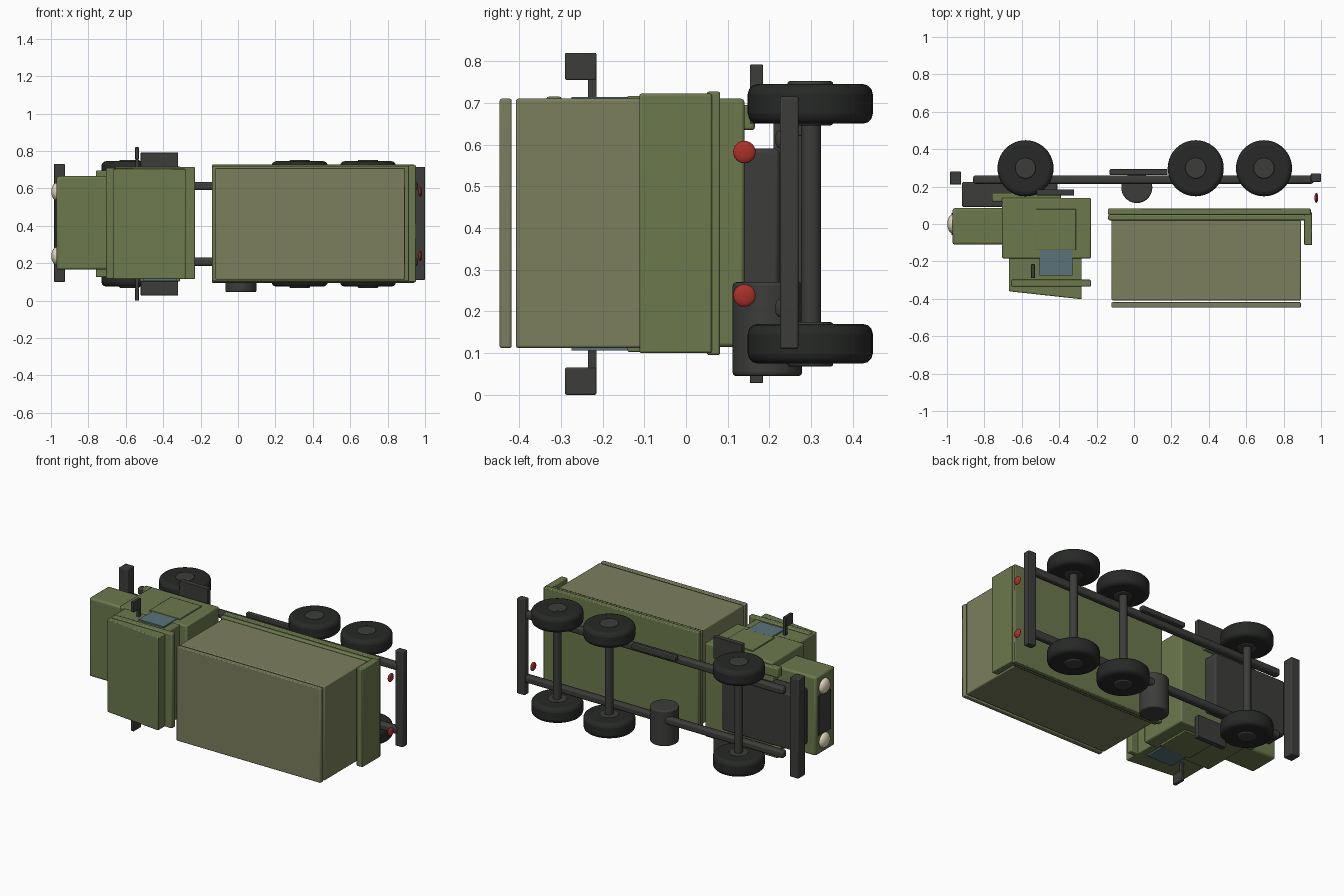
import bpy, bmesh
from mathutils import Matrix

if "Cube" in bpy.data.objects:
    bpy.data.objects.remove(bpy.data.objects["Cube"])

C = 0.41  # mid-plane of the truck (it lies on its side, width along z)


def mat(name, col):
    m = bpy.data.materials.new(name)
    m.diffuse_color = (*col, 1)
    m.use_nodes = True
    m.node_tree.nodes["Principled BSDF"].inputs["Base Color"].default_value = m.diffuse_color
    return m


GREEN = mat("olive_paint", (0.15, 0.19, 0.075))
CANVAS = mat("canvas", (0.20, 0.21, 0.11))
DARK = mat("dark_metal", (0.045, 0.047, 0.042))
RUBBER = mat("rubber", (0.02, 0.022, 0.02))
GLASS = mat("glass", (0.10, 0.17, 0.19))
RED = mat("red_lens", (0.4, 0.03, 0.02))
CREAM = mat("cream_lens", (0.75, 0.68, 0.5))


def finish(name, bm, m, bevel=0.0, segs=2):
    me = bpy.data.meshes.new(name)
    bmesh.ops.recalc_face_normals(bm, faces=bm.faces)
    bm.to_mesh(me)
    bm.free()
    ob = bpy.data.objects.new(name, me)
    bpy.context.collection.objects.link(ob)
    me.materials.append(m)
    if bevel:
        b = ob.modifiers.new("bevel", 'BEVEL')
        b.width, b.segments = bevel, segs
        b.limit_method, b.angle_limit = 'ANGLE', 0.8
    bpy.ops.object.select_all(action='DESELECT')
    ob.select_set(True)
    bpy.context.view_layer.objects.active = ob
    bpy.ops.object.shade_smooth_by_angle()
    return ob


def prism(name, pts, z0, z1, m, bevel=0.0):
    """Side profile in x, y extruded across the width."""
    bm = bmesh.new()
    f = bm.faces.new([bm.verts.new((x, y, z0)) for x, y in pts])
    top = bmesh.ops.extrude_face_region(bm, geom=[f])['geom']
    vs = [v for v in top if isinstance(v, bmesh.types.BMVert)]
    bmesh.ops.translate(bm, verts=vs, vec=(0, 0, z1 - z0))
    return finish(name, bm, m, bevel)


def box(name, x0, x1, y0, y1, z0, z1, m, bevel=0.0):
    return prism(name, [(x0, y0), (x1, y0), (x1, y1), (x0, y1)], z0, z1, m, bevel)


def cyl(name, x, y, z0, z1, r, m, bevel=0.0, segs=32):
    bm = bmesh.new()
    bmesh.ops.create_cone(bm, cap_ends=True, segments=segs, radius1=r, radius2=r,
                          depth=z1 - z0, matrix=Matrix.Translation((x, y, (z0 + z1) / 2)))
    return finish(name, bm, m, bevel, 3)


def ball(name, loc, size, m):
    bm = bmesh.new()
    bmesh.ops.create_uvsphere(bm, u_segments=24, v_segments=12, radius=1,
                              matrix=Matrix.Translation(loc) @ Matrix.Diagonal((*size, 1)))
    return finish(name, bm, m)


def pair(name, x0, x1, y0, y1, d0, d1, m, bevel=0.0):
    """The same box on both sides, d measured from the mid-plane."""
    for s, tag in ((1, "_left"), (-1, "_right")):
        a, b = sorted((C + s * d0, C + s * d1))
        box(name + tag, x0, x1, y0, y1, a, b, m, bevel)


# Chassis
pair("chassis_rail", -0.86, 0.96, 0.215, 0.26, 0.18, 0.225, DARK, 0.012)
box("front_bumper", -0.985, -0.925, 0.21, 0.28, 0.10, 0.73, DARK, 0.005)
box("rear_bumper", 0.945, 1.0, 0.225, 0.27, 0.11, 0.715, DARK, 0.005)
box("engine_block", -0.92, -0.41, 0.09, 0.225, 0.235, 0.59, DARK, 0.01)
cyl("fuel_tank", 0.015, 0.195, 0.045, 0.27, 0.083, DARK, 0.008)
box("exhaust_box", -0.13, 0.18, 0.262, 0.293, 0.62, 0.65, DARK, 0.004)

# Wheels and axles
for n, x in (("front", -0.58), ("middle", 0.33), ("rear", 0.695)):
    cyl(n + "_axle", x, 0.30, 0.12, 0.70, 0.024, DARK, segs=20)
    for s, tag in ((1, "_left"), (-1, "_right")):
        a, b = sorted((C + s * 0.24, C + s * 0.335))
        cyl(n + "_tyre" + tag, x, 0.298, a, b, 0.15, RUBBER, 0.024, 40)
        a, b = sorted((C + s * 0.236, C + s * 0.342))
        cyl(n + "_hub" + tag, x, 0.298, a, b, 0.055, DARK, 0.006)

# Bonnet, grille and lamps
box("bonnet", -0.97, -0.69, -0.11, 0.085, 0.165, 0.665, GREEN, 0.012)
box("grille", -0.977, -0.96, -0.06, 0.06, 0.29, 0.54, DARK)
for s, tag in ((1, "_left"), (-1, "_right")):
    ball("headlamp" + tag, (-0.97, 0, C + s * 0.172), (0.028, 0.05, 0.048), CREAM)
    ball("tail_lamp" + tag, (0.975, 0.14, C + s * 0.172), (0.01, 0.027, 0.027), RED)

# Cab
box("cab_body", -0.705, -0.23, -0.185, 0.14, 0.115, 0.71, GREEN, 0.008)
prism("cab_top", [(-0.668, -0.18), (-0.28, -0.18), (-0.28, -0.402), (-0.668, -0.36)],
      0.115, 0.705, GREEN, 0.005)
box("roof_band", -0.655, -0.23, -0.335, -0.298, 0.115, 0.715, GREEN, 0.006)
pair("door", -0.525, -0.31, -0.14, 0.08, 0.29, 0.307, GREEN, 0.003)
pair("side_window", -0.505, -0.33, -0.275, -0.14, 0.28, 0.304, GLASS)
pair("front_fender", -0.76, -0.39, 0.12, 0.165, 0.225, 0.285, GREEN, 0.006)
pair("step", -0.52, -0.32, 0.153, 0.185, 0.24, 0.382, DARK, 0.003)
pair("mirror_arm", -0.548, -0.532, -0.235, -0.215, 0.28, 0.38, DARK)
pair("mirror", -0.55, -0.53, -0.29, -0.215, 0.345, 0.41, DARK, 0.003)

# Cargo bed and canopy
box("bed_floor", -0.14, 0.945, 0.05, 0.082, 0.095, 0.727, GREEN, 0.005)
box("bed_rim", -0.138, 0.94, 0.02, 0.05, 0.103, 0.72, GREEN, 0.008)
box("tailgate", 0.91, 0.953, -0.112, 0.062, 0.10, 0.722, GREEN, 0.005)
box("canopy", -0.12, 0.892, -0.408, 0.022, 0.112, 0.71, CANVAS, 0.006)
box("canopy_roof", -0.12, 0.892, -0.447, -0.418, 0.112, 0.71, CANVAS, 0.005)
